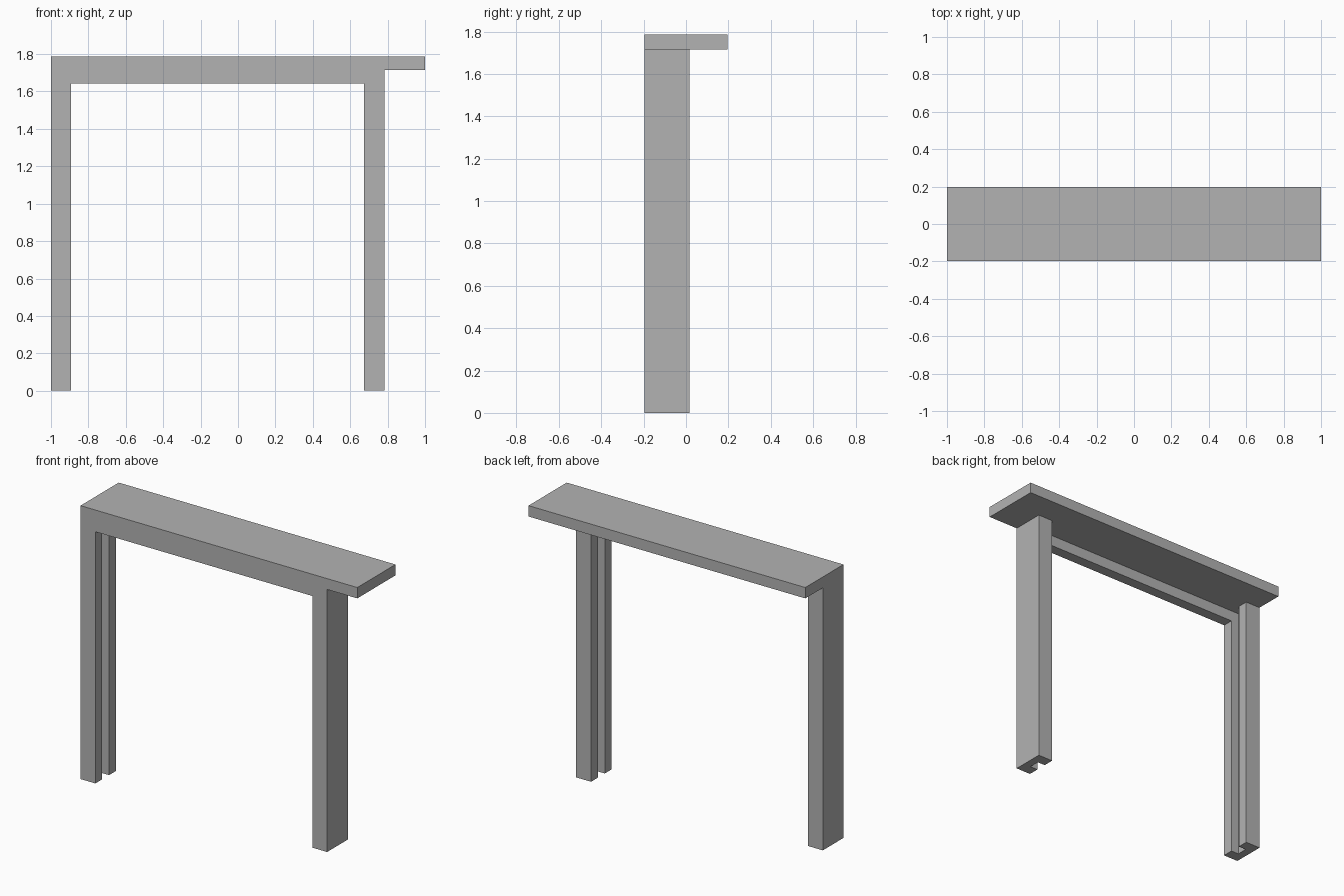
import bpy
import bmesh

if "Cube" in bpy.data.objects:
    bpy.data.objects.remove(bpy.data.objects["Cube"], do_unlink=True)

grey = bpy.data.materials.new("plain grey")
grey.use_nodes = True
colour = (0.45, 0.45, 0.45, 1)
grey.diffuse_color = colour
grey.node_tree.nodes["Principled BSDF"].inputs["Base Color"].default_value = colour

FRONT, BACK = -0.197, 0.197
BOARD = 0.071            # timber thickness
TOP = 1.786
UNDER = TOP - BOARD      # underside of the top board
LEG_W = 0.107
WEB = 0.052              # thickness of the closed side of each leg
LEG_BACK = FRONT + 3 * BOARD


def prism(name, outline, z0, z1):
    """Extrude a plan outline upward from z0 to z1."""
    bm = bmesh.new()
    base = bm.faces.new([bm.verts.new((x, y, z0)) for x, y in outline])
    ext = bmesh.ops.extrude_face_region(bm, geom=[base])
    moved = [v for v in ext["geom"] if isinstance(v, bmesh.types.BMVert)]
    bmesh.ops.translate(bm, verts=moved, vec=(0, 0, z1 - z0))
    bmesh.ops.recalc_face_normals(bm, faces=bm.faces)
    mesh = bpy.data.meshes.new(name)
    bm.to_mesh(mesh)
    bm.free()
    mesh.materials.append(grey)
    obj = bpy.data.objects.new(name, mesh)
    bpy.context.collection.objects.link(obj)
    return obj


def rectangle(x0, x1, y0, y1):
    return [(x0, y0), (x1, y0), (x1, y1), (x0, y1)]


def channel(outer, inward):
    """C-shaped leg section, open toward the middle of the table."""
    tip = outer + inward * LEG_W
    web = outer + inward * WEB
    a, b = FRONT + BOARD, FRONT + 2 * BOARD
    return [(outer, FRONT), (tip, FRONT), (tip, a), (web, a),
            (web, b), (tip, b), (tip, LEG_BACK), (outer, LEG_BACK)]


# Top board, overhanging one end and the back
prism("table_top", rectangle(-1, 1, FRONT, BACK), UNDER, TOP)

# Channel legs
RIGHT_END = 0.782
prism("right_leg", channel(-1, 1), 0, UNDER)
prism("left_leg", channel(RIGHT_END, -1), 0, UNDER)

# Front rail between the legs
prism("front_rail", rectangle(-1 + LEG_W, RIGHT_END - LEG_W, FRONT, FRONT + BOARD),
      UNDER - BOARD, UNDER)
